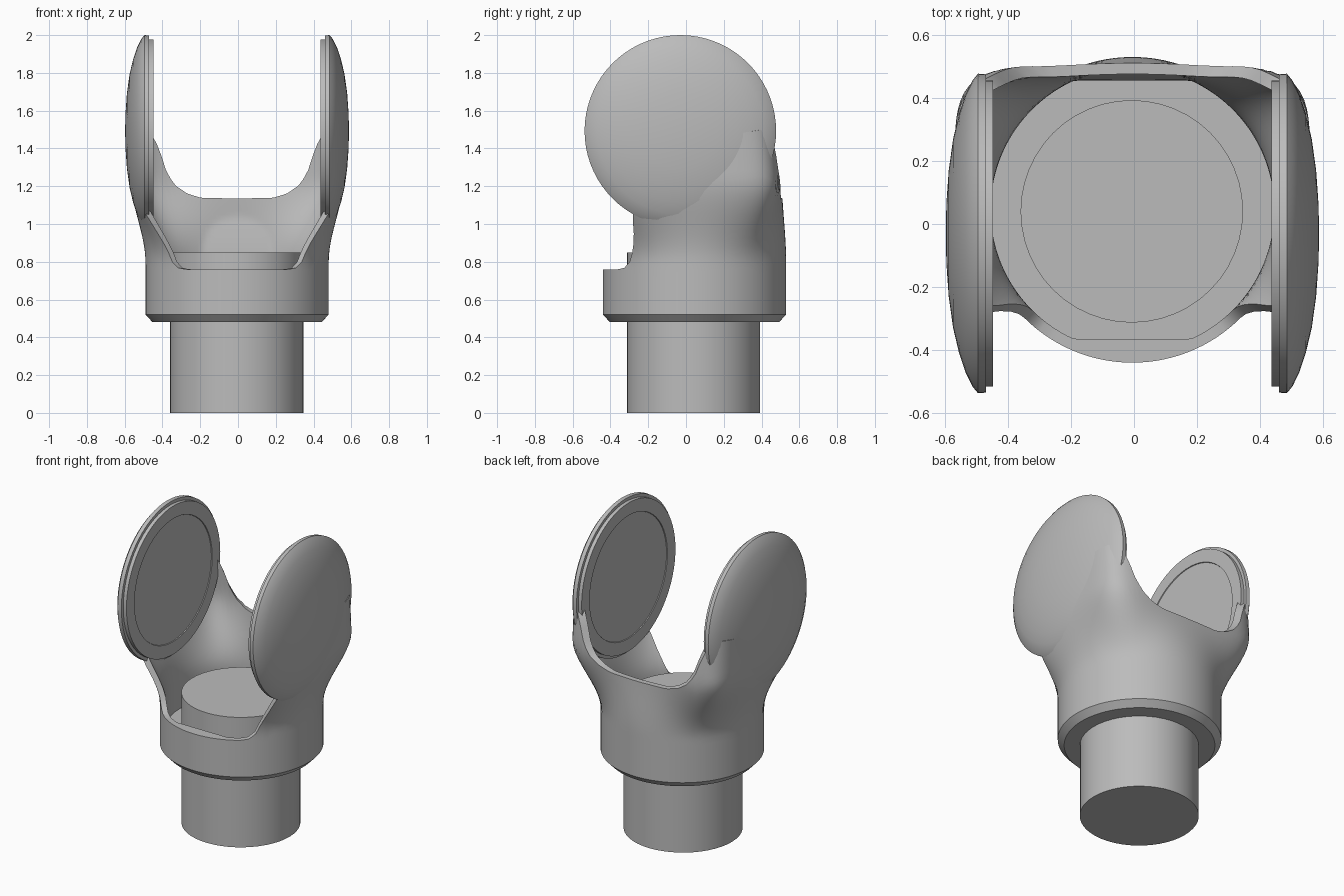
import bpy, bmesh, math
from math import sin, cos, pi, radians

cube = bpy.data.objects.get("Cube")
if cube:
    bpy.data.objects.remove(cube, do_unlink=True)

CX, CY = -0.005, 0.045          # axis of collar and post
COLS, ROWS = 144, 24

grey = bpy.data.materials.new("plain_grey")
grey.use_nodes = True
colour = (0.5, 0.5, 0.5, 1)
grey.diffuse_color = colour
grey.node_tree.nodes["Principled BSDF"].inputs["Base Color"].default_value = colour


def finish(name, bm, angle=35):
    bmesh.ops.recalc_face_normals(bm, faces=bm.faces)
    mesh = bpy.data.meshes.new(name)
    bm.to_mesh(mesh)
    bm.free()
    mesh.materials.append(grey)
    ob = bpy.data.objects.new(name, mesh)
    bpy.context.collection.objects.link(ob)
    bpy.ops.object.select_all(action="DESELECT")
    bpy.context.view_layer.objects.active = ob
    ob.select_set(True)
    bpy.ops.object.shade_smooth_by_angle(angle=radians(angle))
    return ob


def bridge(bm, rings):
    """Join neighbouring closed rings with quads."""
    for a, b in zip(rings, rings[1:]):
        n = len(a)
        for i in range(n):
            k = (i + 1) % n
            bm.faces.new((a[i], a[k], b[k], b[i]))


def smooth(t):
    t = min(1, max(0, t))
    return t * t * (3 - 2 * t)


# Rim height against angle from the back: low rear wall, tall arms, front notch
RIM = [(0, 1.135), (24, 1.138), (32, 1.16), (38, 1.205), (42, 1.27), (45, 1.36),
       (49, 1.46), (56, 1.5), (112, 1.4), (118, 1.2), (124, 1.06), (127, 0.96),
       (131, 0.87), (135, 0.8), (140, 0.768), (146, 0.76), (180, 0.76)]


def rim_height(angle):
    for (a0, z0), (a1, z1) in zip(RIM, RIM[1:]):
        if angle <= a1:
            return z0 + (z1 - z0) * (angle - a0) / (a1 - a0)
    return RIM[-1][1]


def section(phi, z, inset=0.0):
    """Point on the shell: round at the collar, squarish between the arms."""
    s = smooth((z - 0.8) / 0.45)
    dx, dy = sin(phi), cos(phi)
    a = 0.565 - inset
    b = 0.462 - 0.08 * max(0, z - 1.2) - inset
    square = (abs(dx / a) ** 6 + abs(dy / b) ** 6) ** (-1 / 6)
    r = (0.485 - inset) * (1 - s) + square * s
    x, y = dx * r, dy * r
    if inset:                   # flats on the front and back of the bore
        limit = 0.41 + 0.05 * s
        y = max(-limit, min(limit, y))
    return (CX + x, CY + y, z)


# Collar and yoke shell
bm = bmesh.new()
angles = [2 * pi * i / COLS for i in range(COLS)]
tops = [rim_height(math.degrees(min(p, 2 * pi - p))) for p in angles]
rings = [[bm.verts.new((CX + 0.447 * sin(p), CY + 0.447 * cos(p), 0.48)) for p in angles]]
for j in range(ROWS + 1):
    rings.append([bm.verts.new(section(p, 0.52 + (t - 0.52) * j / ROWS))
                  for p, t in zip(angles, tops)])
for j in range(ROWS, -1, -1):
    rings.append([bm.verts.new(section(p, 0.62 + (t - 0.62) * j / ROWS, 0.035))
                  for p, t in zip(angles, tops)])
bridge(bm, rings)
bm.faces.new(rings[0])
bm.faces.new(rings[-1])
finish("yoke_shell", bm)

# Centre post
bm = bmesh.new()
rings = [[bm.verts.new((CX - 0.002 + 0.353 * cos(p), 0.04 + 0.353 * sin(p), z)) for p in angles[::3]]
         for z in (0, 0.85)]
bridge(bm, rings)
for ring in rings:
    bm.faces.new(ring)
finish("centre_post", bm)

# Round side cheeks: flat stepped pad inside, shallow dome outside
PROFILE = [(0.40, 0.447), (0.402, 0.442), (0.485, 0.442), (0.485, 0.465), (0.505, 0.465),
           (0.507, 0.49), (0.485, 0.508), (0.44, 0.53), (0.38, 0.55), (0.3, 0.569),
           (0.2, 0.583), (0.1, 0.59), (0.03, 0.592)]
for name, side in (("left_cheek", 1), ("right_cheek", -1)):
    bm = bmesh.new()
    rings = [[bm.verts.new((CX + side * x, -0.03 + r * cos(p), 1.493 + r * sin(p)))
              for p in angles[::2]] for r, x in PROFILE]
    bridge(bm, rings)
    bm.faces.new(rings[0])
    bm.faces.new(rings[-1])
    finish(name, bm)
